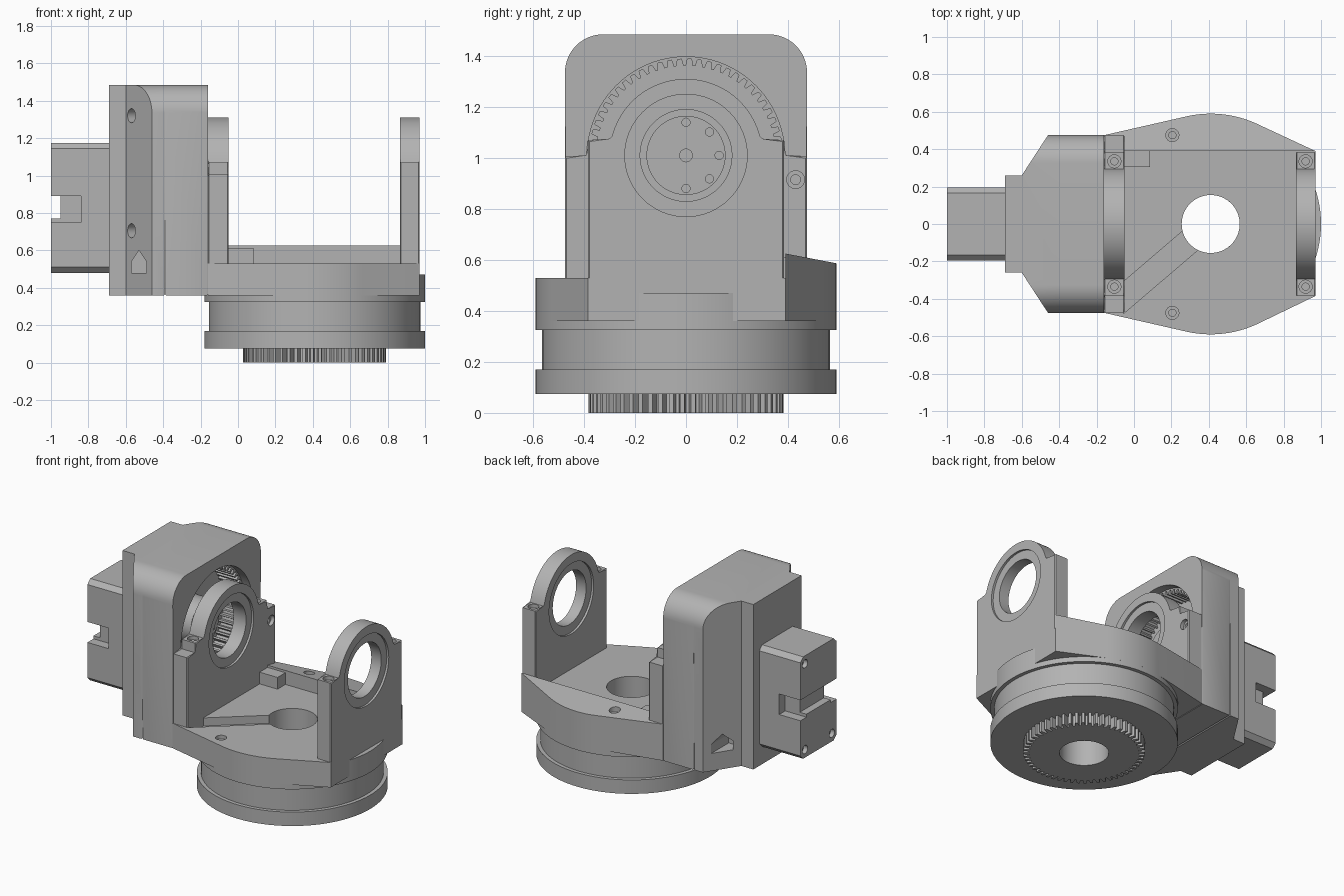
import bpy, bmesh
from math import sin, cos, pi, radians
from mathutils import Vector

old = bpy.data.objects.get("Cube")
if old:
    bpy.data.objects.remove(old)

grey = bpy.data.materials.new("machined_grey")
grey.use_nodes = True
grey.diffuse_color = (0.45, 0.45, 0.45, 1)
grey.node_tree.nodes["Principled BSDF"].inputs["Base Color"].default_value = (0.45, 0.45, 0.45, 1)

AXLE_Z, BASE_X = 1.01, 0.41
HULL_Y, PLATE_Y = 0.475, 0.385


def finish(name, bm):
    bmesh.ops.recalc_face_normals(bm, faces=bm.faces)
    mesh = bpy.data.meshes.new(name)
    bm.to_mesh(mesh)
    bm.free()
    ob = bpy.data.objects.new(name, mesh)
    bpy.context.collection.objects.link(ob)
    mesh.materials.append(grey)
    return ob


def prism(name, pts, axis, a, b, bevel=0):
    """Extrude a flat outline along an axis from a to b."""
    bm = bmesh.new()
    place = {"x": lambda p, t: (t, p[0], p[1]),
             "y": lambda p, t: (p[0], t, p[1]),
             "z": lambda p, t: (p[0], p[1], t)}[axis]
    low = [bm.verts.new(place(p, a)) for p in pts]
    high = [bm.verts.new(place(p, b)) for p in pts]
    ends = [bm.faces.new(low), bm.faces.new(high)]
    for i in range(len(pts)):
        j = (i + 1) % len(pts)
        bm.faces.new((low[i], low[j], high[j], high[i]))
    if bevel:
        edges = list({e for f in ends for e in f.edges})
        bmesh.ops.bevel(bm, geom=edges, offset=bevel, segments=1, affect="EDGES")
    return finish(name, bm)


def box(name, x, y, z):
    return prism(name, [(x[0], y[0]), (x[1], y[0]), (x[1], y[1]), (x[0], y[1])], "z", *z)


def arc(cx, cy, r, a0, a1, n):
    return [(cx + r * cos(radians(a0 + (a1 - a0) * i / n)),
             cy + r * sin(radians(a0 + (a1 - a0) * i / n))) for i in range(n + 1)]


def circle(cx, cy, r, n=64):
    return arc(cx, cy, r, 0, 360, n)[:-1]


def gear(cx, cy, r_in, r_out, teeth):
    pts = []
    for i in range(teeth):
        for part, r in ((0, r_in), (0.3, r_in), (0.45, r_out), (0.85, r_out)):
            t = 2 * pi * (i + part) / teeth
            pts.append((cx + r * cos(t), cy + r * sin(t)))
    return pts


def rod(loc, direction, r, half):
    """Cylinder centred on loc, used to drill holes."""
    bm = bmesh.new()
    bmesh.ops.create_cone(bm, cap_ends=True, segments=24, radius1=r, radius2=r, depth=2 * half)
    turn = Vector(direction).to_track_quat("Z", "Y").to_matrix().to_4x4()
    turn.translation = loc
    bm.transform(turn)
    return finish("drill", bm)


def screw_hole(loc, direction, r=0.035):
    return [rod(loc, direction, r, 0.025), rod(loc, direction, r * 0.55, 0.06)]


def boolean(ob, tools, operation="DIFFERENCE"):
    for tool in tools:
        mod = ob.modifiers.new("cut", "BOOLEAN")
        mod.operation, mod.solver, mod.object = operation, "EXACT", tool
        with bpy.context.temp_override(object=ob, active_object=ob, selected_objects=[ob]):
            bpy.ops.object.modifier_apply(modifier=mod.name)
        bpy.data.objects.remove(tool)


# Turntable: grooved disc with a centre bore
rings = [(0.155, 0.075), (0.59, 0.075), (0.59, 0.17), (0.565, 0.17),
         (0.565, 0.325), (0.59, 0.325), (0.59, 0.47), (0.155, 0.47)]
bm = bmesh.new()
loops = [[bm.verts.new((x, y, z)) for x, y in circle(BASE_X, 0, r, 96)] for r, z in rings]
for k in range(len(loops)):
    a, b = loops[k], loops[(k + 1) % len(loops)]
    for i in range(96):
        j = (i + 1) % 96
        bm.faces.new((a[i], a[j], b[j], b[i]))
finish("turntable", bm)

# Drive gear under the turntable
base_gear = prism("base_gear", gear(BASE_X, 0, 0.345, 0.382, 56), "z", 0, 0.08)
boolean(base_gear, [prism("bore", circle(BASE_X, 0, 0.155), "z", -1, 1)])

# Floor flange with raised back edge, cable groove and bore
outline = [(-0.16, -HULL_Y), *arc(BASE_X, 0, 0.59, 259, 296, 16), (0.97, -0.385),
           (0.97, 0.39), *arc(BASE_X, 0, 0.59, 64, 101, 16), (-0.16, HULL_Y)]
flange = prism("floor_flange", outline, "z", 0.36, 0.64)
trim = [(-1, 0.53), (0.39, 0.53), (0.39, 0.625), (0.61, 0.583), (0.61, 1), (-1, 1)]
along, side = Vector((0.76, 0.65)), Vector((0.65, -0.76))
mid = Vector((0.1, -0.26))
groove = [mid + along * u + side * v for u, v in
          ((-0.26, -0.065), (0.28, -0.065), (0.28, 0.065), (-0.26, 0.065))]
cuts = [prism("trim", trim, "x", -1, 2),
        prism("bore", circle(BASE_X, 0, 0.155), "z", 0, 1),
        prism("groove", groove, "z", 0.475, 1)]
for s in (1, -1):
    for x in (0.205, 0.615):
        cuts += screw_hole((x, s * 0.475, 0.605 if s > 0 else 0.53), (0, 0, 1))
boolean(flange, cuts)
box("floor_block", (-0.06, 0.085), (0.305, 0.44), (0.5, 0.61))

# Yoke plates, each with a bearing ring
ring = arc(0, AXLE_Z, 0.3, 11.5, 168.5, 48)
wide = [(-HULL_Y, 0.36), (HULL_Y, 0.36), (HULL_Y, 1.005), (PLATE_Y, 1.005), (PLATE_Y, 1.07),
        *ring, (-PLATE_Y, 1.07), (-PLATE_Y, 1.005), (-HULL_Y, 1.005)]
narrow = [(-PLATE_Y, 0.36), (PLATE_Y, 0.36), (PLATE_Y, 1.07), *ring, (-PLATE_Y, 1.07)]
for name, pts, x0, x1 in (("inner_yoke_plate", wide, -0.16, -0.05),
                          ("outer_yoke_plate", narrow, 0.865, 0.97)):
    plate = prism(name, pts, "x", x0, x1, 0.006)
    cuts = [prism("bore", circle(0, AXLE_Z, 0.18), "x", x0 - 0.1, x1 + 0.1),
            prism("seat", circle(0, AXLE_Z, 0.24), "x", x1 - 0.015, x1 + 0.1)]
    if x0 > 0:
        cuts.append(prism("seat", circle(0, AXLE_Z, 0.24), "x", x0 - 0.1, x0 + 0.015))
    for s in (1, -1):
        cuts += screw_hole(((x0 + x1) / 2, s * 0.335, 1.07), (0, 0, 1))
        if x0 < 0:
            cuts += screw_hole((x1, s * 0.43, 0.915), (1, 0, 0))
    boolean(plate, cuts)

# Gearbox housing: front cover with a round recess
arch = [(-HULL_Y, 0.36), (HULL_Y, 0.36), *arc(HULL_Y - 0.15, 1.335, 0.15, 0, 90, 14),
        *arc(0.15 - HULL_Y, 1.335, 0.15, 90, 180, 14)]
cover = prism("housing_cover", arch, "x", -0.39, -0.16, 0.006)
boolean(cover, [prism("recess", circle(0, AXLE_Z, 0.387, 96), "x", -0.37, 0)])

# Gearbox housing: tapered rear body
taper = [(-0.69, -0.26), (-0.6, -0.26), (-0.46, -HULL_Y), (-0.39, -HULL_Y),
         (-0.39, HULL_Y), (-0.46, HULL_Y), (-0.6, 0.26), (-0.69, 0.26)]
body = prism("housing_body", taper, "z", 0.36, 1.6)
boolean(body, [prism("limit", arch, "x", -0.8, -0.39, 0.006)], "INTERSECT")
window = [(-0.57, 0.48), (-0.49, 0.48), (-0.49, 0.54), (-0.53, 0.6), (-0.57, 0.54)]
cuts = []
for s in (1, -1):
    cuts.append(prism("window", window, "y", s * 0.24, s * 0.6))
    for z in (1.32, 0.705):
        cuts.append(rod((-0.57, s * 0.307, z), (-0.84, s * 0.54, 0), 0.038, 0.07))
    for z in (0.94, 0.56):
        cuts += screw_hole((-0.645, s * 0.26, z), (0, 1, 0), 0.03)
    cuts += screw_hole((-0.447, s * HULL_Y, 0.805), (0, 1, 0), 0.036)
boolean(body, cuts)

# Internal ring gear and output hub inside the recess
ring_gear = prism("ring_gear", circle(0, AXLE_Z, 0.39, 96), "x", -0.37, -0.22)
boolean(ring_gear, [prism("teeth", gear(0, AXLE_Z, 0.352, 0.378, 60), "x", -1, 1)])
hub = prism("output_hub", circle(0, AXLE_Z, 0.155), "x", -0.38, -0.25)
cuts = [rod((-0.25, 0, AXLE_Z), (1, 0, 0), 0.025, 0.04)]
for i in range(8):
    t = i * pi / 4
    cuts.append(rod((-0.25, 0.13 * cos(t), AXLE_Z + 0.13 * sin(t)), (1, 0, 0), 0.016, 0.04))
boolean(hub, cuts)

# Motor with chamfered long edges, cable notch and screw holes
w, c, z0, z1 = 0.195, 0.03, 0.48, 1.175
motor = prism("motor", [(-w + c, z0), (w - c, z0), (w, z0 + c), (w, z1 - c),
                        (w - c, z1), (c - w, z1), (-w, z1 - c), (-w, z0 + c)], "x", -1, -0.68)
cuts = [box("notch", (-1.1, -0.95), (-1, 1), (0.77, 0.89))]
for s in (1, -1):
    y = sorted((s * 0.13, s * 0.3))
    cuts.append(box("pocket", (-1.1, -0.84), y, (0.75, 0.89)))
    for z in (0.94, 0.56):
        cuts.append(rod((-0.835, s * w, z), (0, 1, 0), 0.016, 0.04))
    for z in (0.535, 1.12):
        cuts.append(rod((-1, s * 0.145, z), (1, 0, 0), 0.028, 0.03))
boolean(motor, cuts)

# Keep flat faces crisp and round walls smooth
for ob in bpy.context.scene.objects:
    ob.select_set(ob.type == "MESH")
bpy.context.view_layer.objects.active = motor
bpy.ops.object.shade_smooth_by_angle(angle=radians(30))
